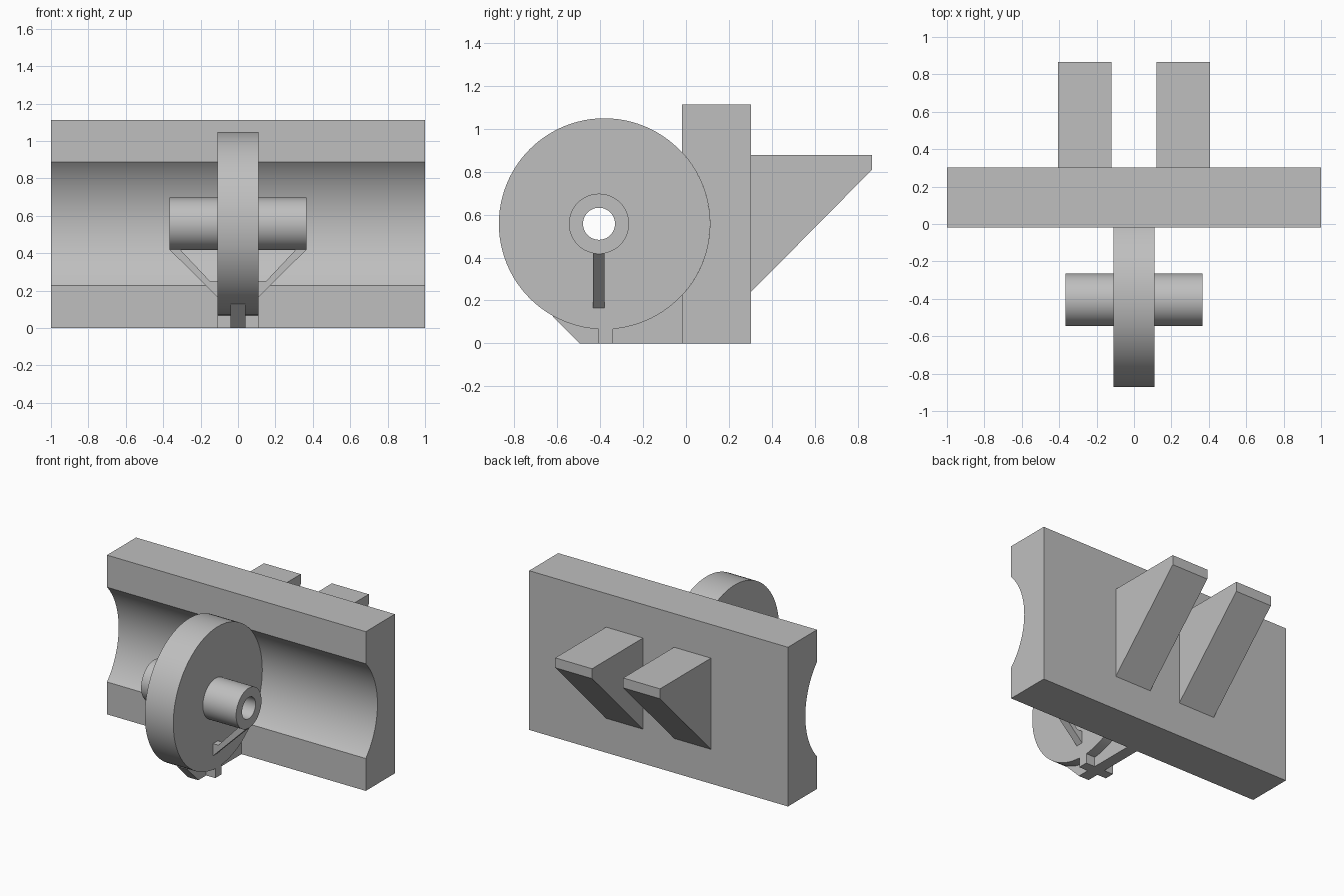
import bpy, bmesh
from math import cos, sin, pi, asin

cube = bpy.data.objects.get("Cube")
if cube:
    bpy.data.objects.remove(cube, do_unlink=True)

GREY = (0.52, 0.52, 0.52, 1)
mat = bpy.data.materials.new("plain grey")
mat.use_nodes = True
mat.diffuse_color = GREY
mat.node_tree.nodes["Principled BSDF"].inputs["Base Color"].default_value = GREY

WHEEL_Y, AXIS_Z, WHEEL_R = -0.38, 0.557, 0.491
HUB_Y, HUB_R, BORE_R = -0.405, 0.14, 0.0745
FRONT, BACK, TOP = -0.018, 0.303, 1.112


def finish(name, bm, smooth=False):
    bmesh.ops.recalc_face_normals(bm, faces=bm.faces)
    mesh = bpy.data.meshes.new(name)
    bm.to_mesh(mesh)
    bm.free()
    mesh.materials.append(mat)
    obj = bpy.data.objects.new(name, mesh)
    bpy.context.collection.objects.link(obj)
    if smooth:
        bpy.ops.object.select_all(action='DESELECT')
        obj.select_set(True)
        bpy.context.view_layer.objects.active = obj
        bpy.ops.object.shade_smooth_by_angle(angle=pi / 6)
    return obj


def prism(name, profile, start, end, axis="x", smooth=False):
    """Extrude a (y, z) profile along x, or an (x, z) profile along y."""
    bm = bmesh.new()
    def place(t, a, b):
        return (t, a, b) if axis == "x" else (a, t, b)
    rings = [[bm.verts.new(place(t, a, b)) for a, b in profile] for t in (start, end)]
    for ring in rings:
        bm.faces.new(ring)
    n = len(profile)
    for i in range(n):
        j = (i + 1) % n
        bm.faces.new((rings[0][i], rings[0][j], rings[1][j], rings[1][i]))
    return finish(name, bm, smooth)


def ring_solid(name, half, outer, inner, sides=96):
    """Disc along x with a hole; outer and inner are (centre y, radius)."""
    bm = bmesh.new()
    loops = []
    for x, (cy, r) in ((-half, outer), (half, outer), (half, inner), (-half, inner)):
        loops.append([bm.verts.new((x, cy + r * cos(2 * pi * i / sides),
                                    AXIS_Z + r * sin(2 * pi * i / sides)))
                      for i in range(sides)])
    for k in range(4):
        a, b = loops[k], loops[(k + 1) % 4]
        for i in range(sides):
            j = (i + 1) % sides
            bm.faces.new((a[i], a[j], b[j], b[i]))
    return finish(name, bm, True)


# Long block with a round groove along its front
half_angle = asin(0.331 / WHEEL_R)
steps = 32
groove = [(FRONT, AXIS_Z - 0.331)]
for i in range(1, steps):
    a = half_angle * (2 * i / steps - 1)
    groove.append((WHEEL_Y + WHEEL_R * cos(a), AXIS_Z + WHEEL_R * sin(a)))
groove.append((FRONT, AXIS_Z + 0.331))
prism("grooved_block", [(BACK, TOP), (BACK, 0), (FRONT, 0)] + groove + [(FRONT, TOP)],
      -1, 1, smooth=True)

# Wheel and its slightly offset hollow hub
ring_solid("wheel", 0.11, (WHEEL_Y, WHEEL_R), (HUB_Y, HUB_R - 0.02))
ring_solid("hub", 0.367, (HUB_Y, HUB_R), (HUB_Y, BORE_R))

# Rib under the wheel, joining it to the block, and its cross foot
prism("foot_rib", [(FRONT, 0), (-0.495, 0), (-0.62, 0.125), (-0.4, 0.3), (FRONT, 0.226)],
      -0.04, 0.04)
prism("cross_foot", [(-0.408, 0), (-0.339, 0), (-0.339, 0.068), (-0.408, 0.068)],
      -0.11, 0.11)

# Mirrored struts and back brackets
strut = [(0.367, 0.42), (0.31, 0.42), (0.15, 0.25), (0.1, 0.25), (0.1, 0.155)]
bracket = [(BACK, 0.24), (0.865, 0.808), (0.865, 0.877), (BACK, 0.877)]
for side, s in (("left", 1), ("right", -1)):
    prism(side + "_strut", [(s * x, z) for x, z in strut], -0.432, -0.38, "y")
    prism(side + "_back_bracket", bracket, s * 0.12, s * 0.405)
